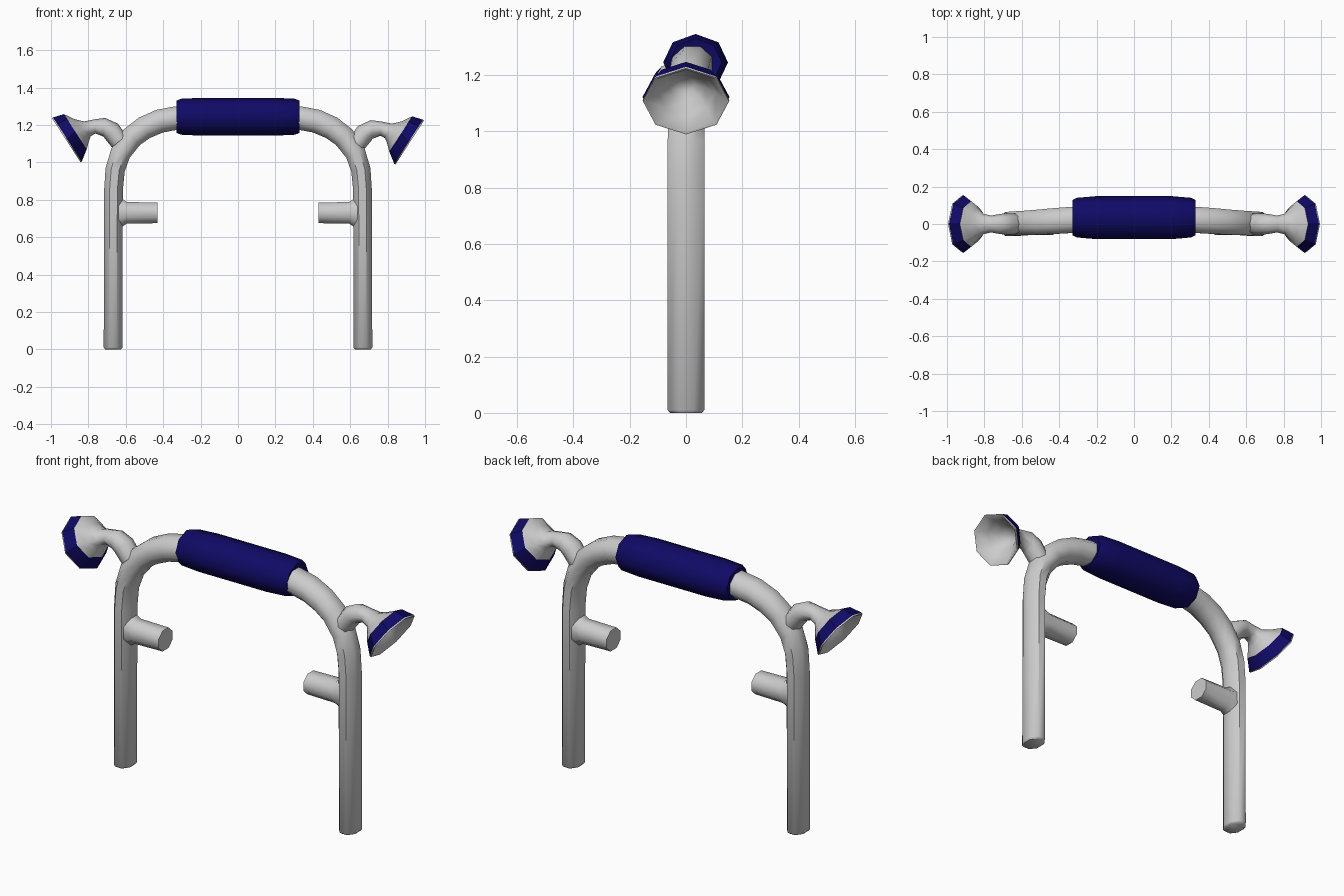
import bpy, math
from mathutils import Vector

if "Cube" in bpy.data.objects:
    bpy.data.objects.remove(bpy.data.objects["Cube"])

Y = Vector((0, 1, 0))
SIDES = 8

blue = bpy.data.materials.new("navy_blue")
blue.diffuse_color = (0.005, 0.003, 0.13, 1)
blue.use_nodes = True
blue.node_tree.nodes["Principled BSDF"].inputs["Base Color"].default_value = blue.diffuse_color


def loft(name, rings, phase=0.0, cap_start=True, cap_end=True, mat=None, angle=50):
    """Skin rings of (centre, direction, in-plane radius, y radius)."""
    verts, faces = [], []
    for c, t, ru, rv in rings:
        u = Y.cross(Vector(t)).normalized()
        for k in range(SIDES):
            a = phase + 2 * math.pi * k / SIDES
            verts.append(Vector(c) + u * math.cos(a) * ru + Y * math.sin(a) * rv)
    for i in range(len(rings) - 1):
        for k in range(SIDES):
            n = (k + 1) % SIDES
            faces.append((i * SIDES + k, i * SIDES + n,
                          (i + 1) * SIDES + n, (i + 1) * SIDES + k))
    if cap_start:
        faces.append(tuple(reversed(range(SIDES))))
    if cap_end:
        faces.append(tuple(range(len(verts) - SIDES, len(verts))))
    me = bpy.data.meshes.new(name)
    me.from_pydata(verts, [], faces)
    ob = bpy.data.objects.new(name, me)
    bpy.context.collection.objects.link(ob)
    if mat:
        me.materials.append(mat)
    bpy.ops.object.select_all(action='DESELECT')
    ob.select_set(True)
    bpy.context.view_layer.objects.active = ob
    bpy.ops.object.shade_smooth_by_angle(angle=math.radians(angle))
    return ob


HALF = math.pi / SIDES
FLAT = 1 / math.cos(HALF)      # radius factor when flats face the axes

# Arched tube frame: x, y, z, in-plane radius, y radius (right half, bottom up)
half = [(0.668, 0, 0.0, 0.042, 0.056), (0.668, 0, 0.01, 0.05, 0.065),
        (0.666, 0, 0.85, 0.05, 0.065), (0.657, 0, 0.96, 0.052, 0.065),
        (0.628, 0.002, 1.05, 0.055, 0.065), (0.567, 0.006, 1.135, 0.06, 0.065),
        (0.50, 0.01, 1.185, 0.062, 0.067), (0.42, 0.016, 1.22, 0.063, 0.069),
        (0.33, 0.022, 1.237, 0.063, 0.07), (0.2, 0.03, 1.243, 0.063, 0.07)]
path = half + [(-p[0],) + p[1:] for p in reversed(half)]
rings = []
for i, (x, y, z, ru, rv) in enumerate(path):
    a, b = path[max(i - 1, 0)], path[min(i + 1, len(path) - 1)]
    t = Vector((b[0] - a[0], 0, b[2] - a[2]))
    rings.append(((x, y, z), t, ru * FLAT, rv * FLAT))
loft("tube_frame", rings, HALF)

# Padded grip at the top of the arch
pad = [(0.325, 0.075, 0.08), (0.33, 0.086, 0.093), (0.305, 0.096, 0.106),
       (0.2, 0.101, 0.115)]
pad = [(-x, a, b) for x, a, b in pad] + list(reversed(pad))
loft("top_pad", [((x, 0.034, 1.244), (1, 0, 0), a, b) for x, a, b in pad],
     mat=blue, angle=60)

# Horn rings: x, z, direction in degrees, in-plane radius, y radius
neck = [(0.635, 1.10, 50, 0.05, 0.055), (0.677, 1.155, 42, 0.053, 0.057),
        (0.715, 1.176, 5, 0.05, 0.054), (0.765, 1.18, -5, 0.038, 0.045),
        (0.805, 1.168, -25, 0.043, 0.055), (0.835, 1.16, -33, 0.07, 0.085),
        (0.87, 1.152, -33, 0.112, 0.122)]
band = [neck[-1], (0.912, 1.11, -33, 0.141, 0.154)]
lining = [band[-1], (0.918, 1.106, -33, 0.14, 0.153), (0.917, 1.107, -33, 0.132, 0.145),
          (0.872, 1.138, -33, 0.095, 0.105), (0.84, 1.156, -33, 0.055, 0.065),
          (0.81, 1.165, -28, 0.03, 0.035)]

for side, s, dz in (("right", 1, 0.0), ("left", -1, 0.012)):
    def horn_rings(prof):
        return [((s * x, 0, z + dz),
                 (s * math.cos(math.radians(d)), 0, math.sin(math.radians(d))), ru, rv)
                for x, z, d, ru, rv in prof]
    # Horn with coloured band and hollow bell
    loft(side + "_horn_neck", horn_rings(neck), cap_end=False, angle=60)
    loft(side + "_horn_band", horn_rings(band), cap_start=False, cap_end=False,
         mat=blue, angle=40)
    loft(side + "_horn_bell_inside", horn_rings(lining), cap_start=False, angle=60)
    # Inward peg with a flared root
    peg = [(0.66, 0.085, 0.055), (0.62, 0.075, 0.058), (0.595, 0.058, 0.06),
           (0.43, 0.055, 0.06)]
    loft(side + "_peg", [((s * x, 0, 0.73), (-s, 0, 0), a * FLAT, b * FLAT)
                         for x, a, b in peg], HALF)
